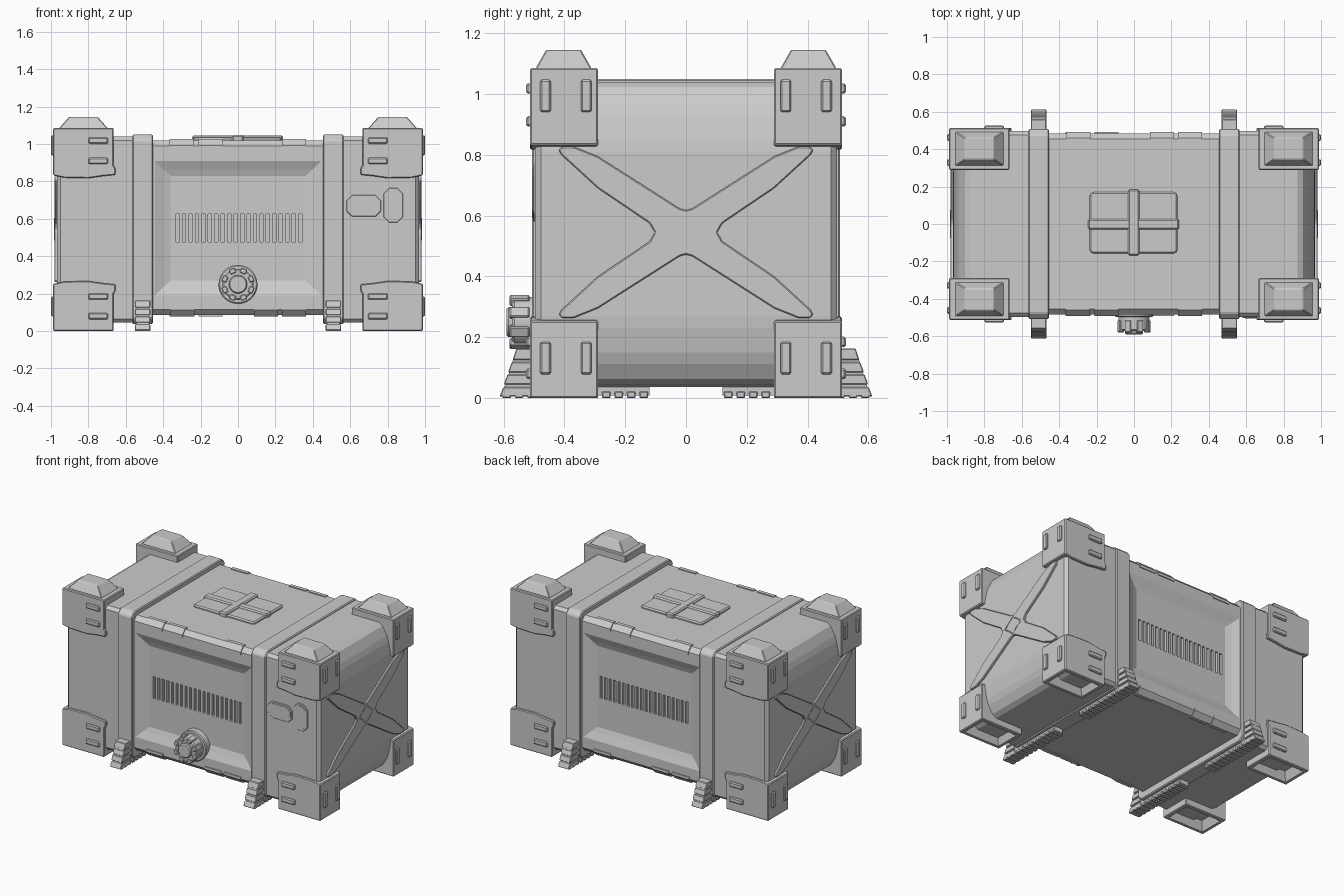
import bpy, bmesh, math
from math import copysign, cos, sin, pi

if "Cube" in bpy.data.objects:
    bpy.data.objects.remove(bpy.data.objects["Cube"])


def finish(name, bm):
    bmesh.ops.recalc_face_normals(bm, faces=bm.faces[:])
    me = bpy.data.meshes.new(name)
    bm.to_mesh(me)
    bm.free()
    ob = bpy.data.objects.new(name, me)
    bpy.context.collection.objects.link(ob)
    return ob


def prism(bm, pts, axis, a, b, bevel=0.0, taper=(1, 1)):
    """Extrude a 2D outline along an axis from a to b, optionally tapered."""
    n = len(pts)
    cu = (min(p[0] for p in pts) + max(p[0] for p in pts)) / 2
    cv = (min(p[1] for p in pts) + max(p[1] for p in pts)) / 2
    rings = []
    for t, su, sv in ((a, 1, 1), (b, taper[0], taper[1])):
        ring = []
        for p in pts:
            u, v = cu + (p[0] - cu) * su, cv + (p[1] - cv) * sv
            ring.append(bm.verts.new({'x': (t, u, v), 'y': (u, t, v), 'z': (u, v, t)}[axis]))
        rings.append(ring)
    lo, hi = rings
    faces = [bm.faces.new(lo[::-1]), bm.faces.new(hi)]
    for i in range(n):
        j = (i + 1) % n
        faces.append(bm.faces.new((lo[i], lo[j], hi[j], hi[i])))
    bmesh.ops.recalc_face_normals(bm, faces=faces)
    if bevel:
        edges = list({e for f in faces for e in f.edges})
        bmesh.ops.bevel(bm, geom=edges, offset=bevel, segments=1, affect='EDGES', clamp_overlap=True)


def rect(u0, u1, v0, v1, c=0.0):
    """Rectangle outline with optional cut corners."""
    if not c:
        return [(u0, v0), (u1, v0), (u1, v1), (u0, v1)]
    return [(u0 + c, v0), (u1 - c, v0), (u1, v0 + c), (u1, v1 - c),
            (u1 - c, v1), (u0 + c, v1), (u0, v1 - c), (u0, v0 + c)]


def box(bm, x0, x1, y0, y1, z0, z1, bevel=0.0):
    prism(bm, rect(*sorted((x0, x1)), *sorted((y0, y1))), 'z', z0, z1, bevel)


def circle(u, v, r, n):
    return [(u + r * cos(2 * pi * i / n), v + r * sin(2 * pi * i / n)) for i in range(n)]


SIDES = (-1, 1)
CORNERS = [(sx, sy) for sx in SIDES for sy in SIDES]

# Centre section with smoothly sunk panels front and back
bm = bmesh.new()
prism(bm, rect(-0.485, 0.485, 0.085, 1.02, 0.03), 'x', -0.47, 0.47)
for f in [f for f in bm.faces if abs(f.normal.y) > 0.95]:
    s = copysign(1, f.normal.y)
    for hx, hz, y in ((0.445, 0.36, 0.485), (0.40, 0.315, 0.465), (0.36, 0.28, 0.452)):
        bmesh.ops.inset_individual(bm, faces=[f], thickness=0.02)
        for v in f.verts:
            v.co = (copysign(hx, v.co.x), s * y, 0.55 + copysign(hz, v.co.z - 0.55))
centre = finish("centre_body", bm)

# Vent slots cut into both sunk panels
bm = bmesh.new()
for sy in SIDES:
    for i in range(20):
        x = -0.323 + i * 0.0345
        box(bm, x - 0.009, x + 0.009, sy * 0.435, sy * 0.47, 0.475, 0.625)
cutter = finish("vent_cutter", bm)
cutter.hide_render = True
mod = centre.modifiers.new("vents", 'BOOLEAN')
mod.operation, mod.object, mod.solver = 'DIFFERENCE', cutter, 'EXACT'
bpy.context.view_layer.objects.active = centre
bpy.ops.object.modifier_apply(modifier=mod.name)
bpy.data.objects.remove(cutter)

# Edge clips along the centre section
bm = bmesh.new()
for sy in SIDES:
    for z, zs in ((1.02, 1), (0.085, -1)):
        starts = (-0.365, -0.21, 0.235) if zs * sy < 0 else (-0.36, 0.085, 0.235)
        out = [(sy * 0.435, z + zs * 0.006), (sy * 0.46, z + zs * 0.006), (sy * 0.491, z - zs * 0.027),
               (sy * 0.491, z - zs * 0.045), (sy * 0.47, z - zs * 0.045), (sy * 0.435, z - zs * 0.01)]
        for x in starts:
            prism(bm, out, 'x', x, x + 0.128)
finish("edge_clips", bm)

# End sections with sloped shoulders, and the two encircling straps
for s, side in ((-1, "left"), (1, "right")):
    bm = bmesh.new()
    out = [(0.5, 0.045), (0.893, 0.045), (0.945, 0.13), (0.968, 0.25),
           (0.968, 0.83), (0.945, 0.945), (0.893, 1.04), (0.5, 1.04)]
    prism(bm, [(s * x, z) for x, z in out], 'y', -0.497, 0.497, 0.02)
    finish(side + "_end_body", bm)

    bm = bmesh.new()
    prism(bm, rect(-0.507, 0.507, 0.037, 1.05, 0.03), 'x', s * 0.455, s * 0.565, 0.006)
    finish(side + "_strap", bm)

    # Cross brace on the end face
    quad = [(0.102, 0), (0.108, -0.02), (0.13, -0.045)]
    arm = [(0.103, 0.0), (0.12, 0.028), (0.285, 0.15), (0.41, 0.26), (0.417, 0.272), (0.405, 0.28),
           (0.385, 0.28), (0.27, 0.205), (0.03, 0.08), (0.0, 0.07)]
    arm = [(0.103, 0.0), (0.12, 0.03), (0.29, 0.145), (0.41, 0.255), (0.418, 0.27), (0.408, 0.282),
           (0.37, 0.282), (0.29, 0.25), (0.02, 0.078), (0.0, 0.073)]
    half = arm + [(-y, z) for y, z in arm[-2::-1]]
    out = half + [(y, -z) for y, z in half[-2:0:-1]]
    bm = bmesh.new()
    prism(bm, [(y, z + 0.545) for y, z in out], 'x', s * 0.95, s * 0.982, 0.004)
    finish(side + "_cross_brace", bm)

    # Dotted diamond at the middle of the brace
    bm = bmesh.new()
    for qy in SIDES:
        for qz in SIDES:
            for i in range(12):
                t = (i + 0.5) / 12
                y, z = qy * 0.076 * t, 0.545 + qz * 0.06 * (1 - t)
                prism(bm, rect(y - 0.003, y + 0.003, z - 0.003, z + 0.003), 'x', s * 0.98, s * 0.985)
    finish(side + "_diamond_studs", bm)

# Corner guards: blocks with sockets below and stacking caps above
guard = [(0.988, 0), (0.665, 0), (0.665, 0.2), (0.655, 0.215), (0.655, 0.25),
         (0.72, 0.256), (0.80, 0.268), (0.93, 0.265), (0.988, 0.253)]
bm_low, bm_high, caps, studs = (bmesh.new() for _ in range(4))
for sx, sy in CORNERS:
    prism(bm_low, [(sx * x, z) for x, z in guard], 'y', sy * 0.29, sy * 0.513, 0.005)
    prism(bm_high, [(sx * x, 1.085 - z) for x, z in guard], 'y', sy * 0.29, sy * 0.513, 0.005)
    prism(caps, rect(*sorted((sx * 0.695, sx * 0.958)), *sorted((sy * 0.31, sy * 0.495))),
          'z', 1.083, 1.145, 0.004, (0.58, 0.62))
    for z0, z1 in ((0.078, 0.185), (0.94, 1.047)):
        for y in (0.462, 0.328):
            box(studs, sx * 0.975, sx * 1.0, sy * (y - 0.018), sy * (y + 0.018), z0, z1, 0.006)
    for z in (0.08, 0.185, 0.91, 1.018):
        box(studs, sx * 0.695, sx * 0.80, sy * 0.50, sy * 0.526, z - 0.017, z + 0.017, 0.006)
for f in [f for f in bm_low.faces if f.normal.z < -0.95 and f.calc_area() > 0.03]:
    bmesh.ops.inset_individual(bm_low, faces=[f], thickness=0.028)
    bmesh.ops.inset_individual(bm_low, faces=[f], thickness=0.035, depth=-0.06)
finish("lower_corner_guards", bm_low)
finish("upper_corner_guards", bm_high)
finish("stacking_caps", caps)
finish("corner_studs", studs)

# Ridged feet under the straps
bm = bmesh.new()
for sx, sy in CORNERS:
    x = sx * 0.51
    core = [(0.12, 0.008), (0.605, 0.008), (0.56, 0.155), (0.49, 0.155), (0.49, 0.045), (0.12, 0.038)]
    prism(bm, [(sy * y, z) for y, z in core], 'x', x - 0.033, x + 0.033)
    for z0, z1, y in ((0.125, 0.163, 0.57), (0.085, 0.118, 0.585), (0.045, 0.078, 0.599), (0.005, 0.036, 0.613)):
        rib = [(0.5, z0), (y, z0), (y - 0.012, z1), (0.5, z1)]
        prism(bm, [(sy * a, b) for a, b in rib], 'x', x - 0.041, x + 0.041, 0.003)
    for i in range(12):
        y = 0.125 + i * 0.041
        box(bm, x - 0.041, x + 0.041, sy * y, sy * (y + 0.028), 0.0, 0.022, 0.003)
finish("feet", bm)

# Strapped plate on the lid
bm = bmesh.new()
prism(bm, rect(-0.237, 0.232, -0.157, 0.17, 0.012), 'z', 1.01, 1.036, 0.008)
prism(bm, rect(-0.031, 0.029, -0.168, 0.184), 'z', 1.01, 1.049, 0.008)
prism(bm, rect(-0.245, 0.241, -0.03, 0.027), 'z', 1.01, 1.046, 0.008)
finish("lid_plate", bm)

# Octagonal badge frames on the front right
bm = bmesh.new()
for x0, x1, z0, z1 in ((0.58, 0.765, 0.612, 0.727), (0.778, 0.882, 0.58, 0.765)):
    prism(bm, rect(x0, x1, z0, z1, 0.03), 'y', -0.49, -0.503, 0.003)
    prism(bm, rect(x0 + 0.013, x1 - 0.013, z0 + 0.013, z1 - 0.013, 0.025), 'y', -0.50, -0.506)
finish("badge_plates", bm)

# Round valve cap on the front
bm = bmesh.new()
prism(bm, circle(0, 0.25, 0.104, 32), 'y', -0.44, -0.497, 0.006)
prism(bm, circle(0, 0.25, 0.084, 32), 'y', -0.49, -0.572, 0.008)
prism(bm, circle(0, 0.25, 0.05, 24), 'y', -0.56, -0.59, 0.008)
for i in range(8):
    a = 2 * pi * (i + 0.5) / 8
    c, s = cos(a), sin(a)
    lug = [(0.062, -0.016), (0.09, -0.018), (0.09, 0.018), (0.062, 0.016)]
    prism(bm, [(r * c - t * s, 0.25 + r * s + t * c) for r, t in lug], 'y', -0.515, -0.58, 0.004)
valve = finish("valve_cap", bm)
bpy.ops.object.select_all(action='DESELECT')
valve.select_set(True)
bpy.context.view_layer.objects.active = valve
bpy.ops.object.shade_smooth_by_angle(angle=math.radians(25))
